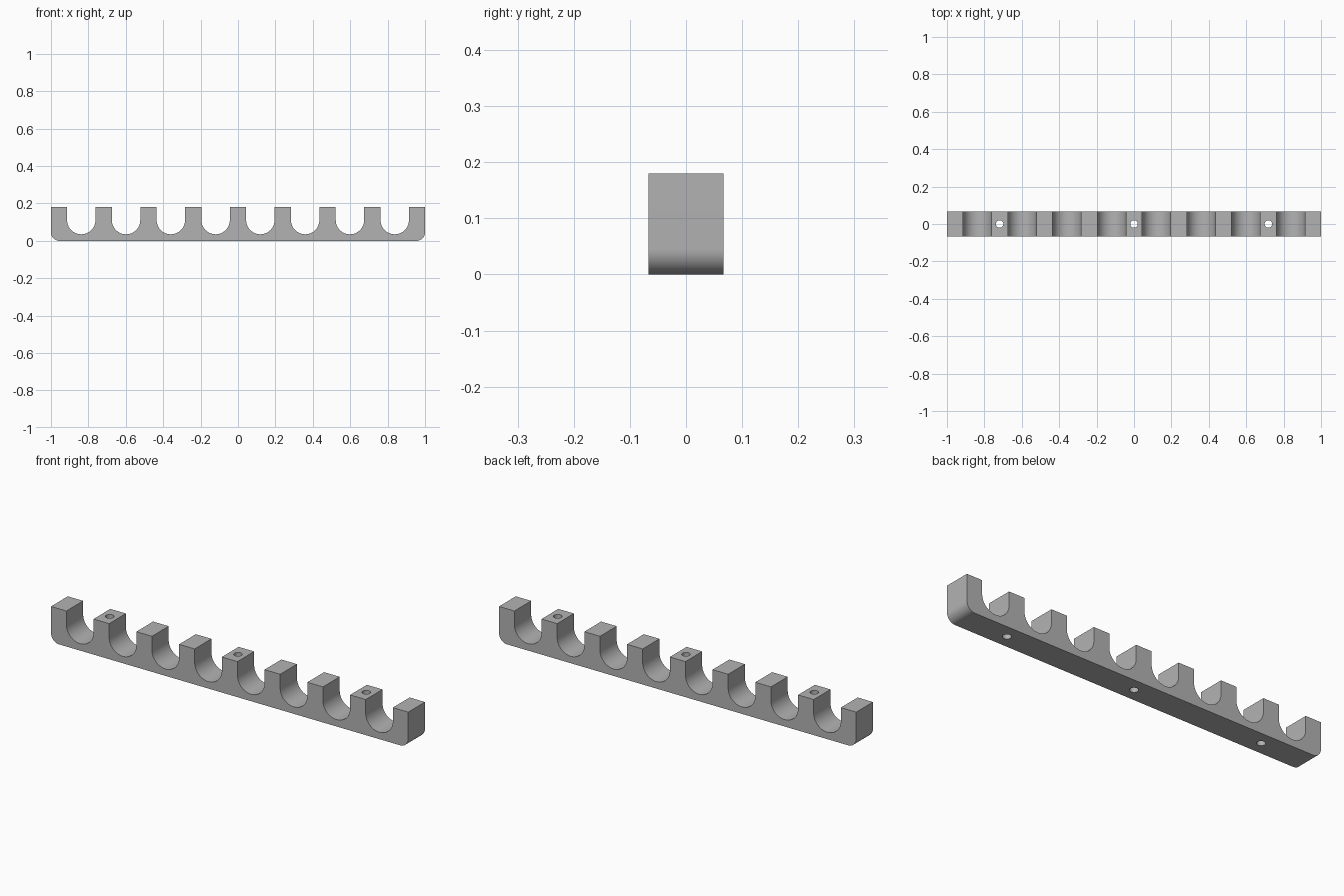
import bpy, bmesh, math

old = bpy.data.objects.get("Cube")
if old:
    bpy.data.objects.remove(old, do_unlink=True)

HEIGHT, HALF_DEPTH = 0.18, 0.067
PITCH, SLOT_R, SLOT_Z = 0.2394, 0.076, 0.111
CORNER_R, HOLE_R = 0.045, 0.02

grey = bpy.data.materials.new("grey plastic")
grey.use_nodes = True
colour = (0.45, 0.45, 0.45, 1)
grey.diffuse_color = colour
grey.node_tree.nodes["Principled BSDF"].inputs["Base Color"].default_value = colour


def arc(cx, cz, r, start, end, steps):
    angles = [math.radians(start + (end - start) * i / steps) for i in range(steps + 1)]
    return [(cx + r * math.cos(a), cz + r * math.sin(a)) for a in angles]


# Side profile: rounded lower corners, then U slots from right to left
profile = arc(-1 + CORNER_R, CORNER_R, CORNER_R, 180, 270, 12)
profile += arc(1 - CORNER_R, CORNER_R, CORNER_R, 270, 360, 12)
profile.append((1, HEIGHT))
for i in range(8):
    cx = (3.5 - i) * PITCH
    profile.append((cx + SLOT_R, HEIGHT))
    profile += arc(cx, SLOT_Z, SLOT_R, 0, -180, 32)
    profile.append((cx - SLOT_R, HEIGHT))
profile.append((-1, HEIGHT))

# Rack body: extruded profile
bm = bmesh.new()
face = bm.faces.new([bm.verts.new((x, -HALF_DEPTH, z)) for x, z in profile])
extruded = bmesh.ops.extrude_face_region(bm, geom=[face])
moved = [v for v in extruded["geom"] if isinstance(v, bmesh.types.BMVert)]
bmesh.ops.translate(bm, verts=moved, vec=(0, 2 * HALF_DEPTH, 0))
bmesh.ops.recalc_face_normals(bm, faces=bm.faces)
mesh = bpy.data.meshes.new("slotted_rack")
bm.to_mesh(mesh)
bm.free()
mesh.materials.append(grey)
rack = bpy.data.objects.new("slotted_rack", mesh)
bpy.context.collection.objects.link(rack)

# Screw holes through three of the posts
for i in (-3, 0, 3):
    bpy.ops.mesh.primitive_cylinder_add(vertices=32, radius=HOLE_R, depth=1,
                                        location=(i * PITCH, 0, HEIGHT / 2))
    cutter = bpy.context.object
    cutter.name = "screw_hole_cutter"
    cutter.data.materials.append(grey)
    cut = rack.modifiers.new("screw_hole", "BOOLEAN")
    cut.operation, cut.solver, cut.object = "DIFFERENCE", "EXACT", cutter
    bpy.context.view_layer.objects.active = rack
    bpy.ops.object.modifier_apply(modifier=cut.name)
    bpy.data.objects.remove(cutter, do_unlink=True)

# Smooth the curved walls and keep crisp edges
bpy.ops.object.select_all(action="DESELECT")
rack.select_set(True)
bpy.context.view_layer.objects.active = rack
bpy.ops.object.shade_smooth_by_angle(angle=math.radians(30))
